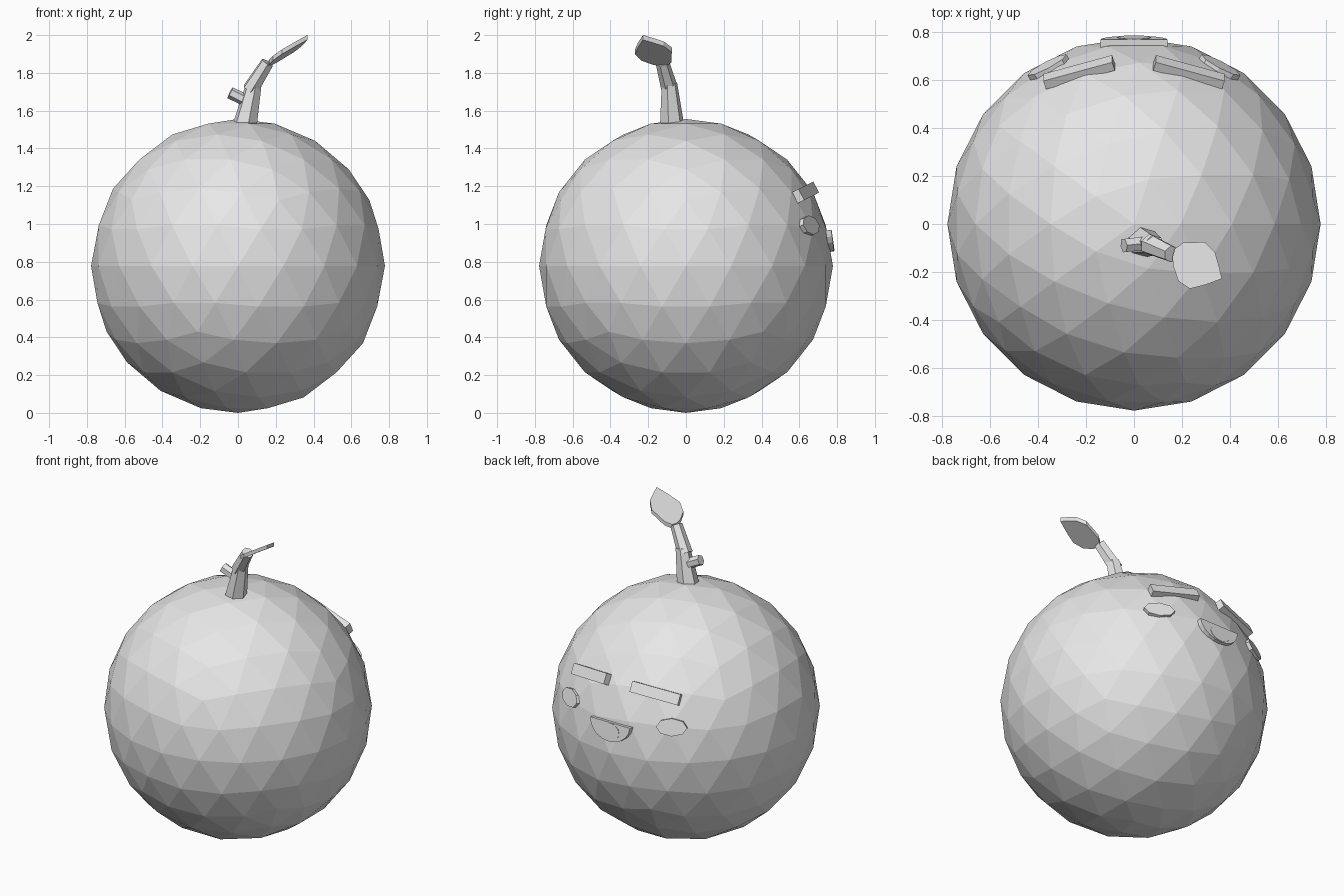
import bpy, bmesh
from math import sin, cos, pi, radians
from mathutils import Matrix, Vector

if "Cube" in bpy.data.objects:
    bpy.data.objects.remove(bpy.data.objects["Cube"])

grey = bpy.data.materials.new("plain_grey")
grey.use_nodes = True
grey.diffuse_color = (0.8, 0.8, 0.8, 1)
grey.node_tree.nodes["Principled BSDF"].inputs["Base Color"].default_value = (0.8, 0.8, 0.8, 1)


def finish(name, bm):
    bmesh.ops.recalc_face_normals(bm, faces=bm.faces)
    mesh = bpy.data.meshes.new(name)
    bm.to_mesh(mesh)
    bm.free()
    mesh.materials.append(grey)
    obj = bpy.data.objects.new(name, mesh)
    bpy.context.collection.objects.link(obj)
    return obj


def prism(name, outline, thick, matrix):
    """Plate with its outline in local XZ and its thickness along local Y."""
    bm = bmesh.new()
    back, front = [[bm.verts.new(matrix @ Vector((u, y, w))) for u, w in outline]
                   for y in (-thick / 2, thick / 2)]
    bm.faces.new(back)
    bm.faces.new(front)
    for i in range(len(outline)):
        j = (i + 1) % len(outline)
        bm.faces.new((back[i], back[j], front[j], front[i]))
    return finish(name, bm)


def twig(name, start, end, r1, r2, sides=6):
    """Tapered faceted stick between two points."""
    a, b = Vector(start), Vector(end)
    turn = (b - a).to_track_quat('Z', 'Y').to_matrix().to_4x4()
    bm = bmesh.new()
    bmesh.ops.create_cone(bm, cap_ends=True, segments=sides, radius1=r1, radius2=r2,
                          depth=(b - a).length,
                          matrix=Matrix.Translation((a + b) / 2) @ turn)
    return finish(name, bm)


def arc(rx, rz, start, stop, steps):
    angles = [start + (stop - start) * i / steps for i in range(steps + 1)]
    return [(rx * cos(t), rz * sin(t)) for t in angles]


def place(pos, tilt, yaw, yaw_first):
    rx = Matrix.Rotation(radians(tilt), 4, 'X')
    rz = Matrix.Rotation(radians(yaw), 4, 'Z')
    return Matrix.Translation(pos) @ (rx @ rz if yaw_first else rz @ rx)


# Faceted round body
bm = bmesh.new()
bmesh.ops.create_icosphere(bm, subdivisions=3, radius=0.778,
                           matrix=Matrix.Translation((0, 0, 0.778)))
finish("body", bm)

# Brows and eyes, one of each per side
brow = [(-0.15, -0.033), (0.15, -0.033), (0.15, 0.033), (-0.15, 0.033)]
eye = arc(0.092, 0.053, 0, 2 * pi, 8)[:-1]
for side, s in (("left", 1), ("right", -1)):
    prism(side + "_brow", brow, 0.04, place((s * 0.229, 0.633, 1.167), 27, -s * 17, True))
    prism(side + "_eye", eye, 0.032, place((s * 0.355, 0.65, 0.99), 16, -s * 28, False))

# Half-moon mouth with a slightly raised tongue
prism("mouth", arc(0.14, 0.115, pi, 2 * pi, 10), 0.034,
      place((0, 0.752, 0.967), 8, 0, True))
prism("tongue", arc(0.07, 0.055, 0, 2 * pi, 12)[:-1], 0.034,
      place((0, 0.762, 0.912), 8, 0, True))

# Bent stem with a cut side twig
twig("stem_lower", (0.036, -0.074, 1.52), (0.085, -0.088, 1.745), 0.066, 0.042)
twig("stem_upper", (0.065, -0.085, 1.71), (0.156, -0.125, 1.855), 0.045, 0.036)
twig("stem_stub", (0.05, -0.08, 1.65), (-0.042, -0.09, 1.695), 0.032, 0.032)

# Leaf: outline seen from above, laid on a sloping plane
leaf = [(0, 0), (0.01, 0.035), (0.045, 0.06), (0.136, 0.063), (0.178, 0.02), (0.195, -0.04),
        (0.207, -0.09), (0.14, -0.115), (0.073, -0.132), (0.025, -0.1), (0.004, -0.04)]
slope = Matrix(((1, 0, 0, 0.16), (0, 0, 1, -0.138), (0.612, 1, -0.145, 1.848), (0, 0, 0, 1)))
prism("leaf", leaf, 0.025, slope)
